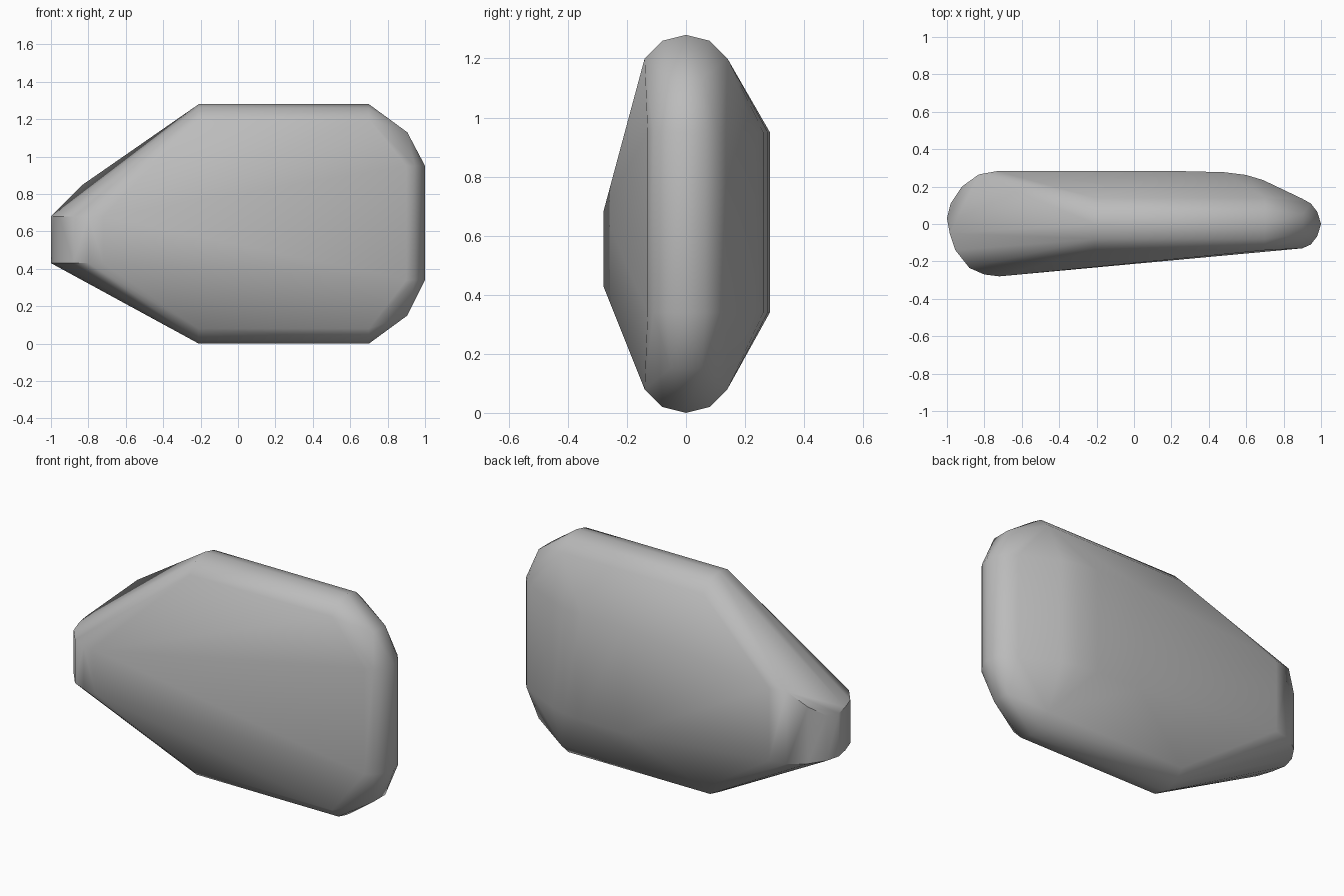
import bpy, bmesh, math

cube = bpy.data.objects.get("Cube")
if cube:
    bpy.data.objects.remove(cube)

grey = bpy.data.materials.new("stone grey")
grey.use_nodes = True
colour = (0.5, 0.5, 0.5, 1)
grey.diffuse_color = colour
grey.node_tree.nodes["Principled BSDF"].inputs["Base Color"].default_value = colour

HEIGHT = 1.28
points = []

# rounded rims along the top and bottom
for x in (-0.21, 0.7):
    for y, inset in ((0, 0), (0.08, 0.02), (0.14, 0.08)):
        for side in (-1, 1):
            points += [(x, side * y, inset), (x, side * y, HEIGHT - inset)]

# rounded narrow end, cut higher at the back than at the front
for x, y, top in ((-0.72, -0.28, 0.68), (-0.80, -0.27, 0.68), (-0.88, -0.235, 0.68),
                  (-0.955, -0.14, 0.68), (-0.985, -0.05, 0.68), (-1, 0.03, 0.68),
                  (-0.98, 0.11, 0.69), (-0.92, 0.2, 0.76), (-0.83, 0.265, 0.85),
                  (-0.73, 0.283, 0.85)):
    points += [(x, y, 0.43), (x, y, top)]

# broad end and curved back face
for x, y in ((0.9, -0.13), (0.945, -0.11), (0.98, -0.065), (1, 0), (0.98, 0.065),
             (0.945, 0.11), (0.9, 0.135), (0.69, 0.235), (0.6, 0.262),
             (0.48, 0.277), (0.2, 0.284)):
    points += [(x, y, 0.34), (x, y, 0.95)]

# clipped corners of the broad end
for y in (-0.055, 0.055):
    points += [(0.905, y, 0.15), (0.905, y, 1.13)]

# wrap the outline points in one faceted skin
bm = bmesh.new()
for p in points:
    bm.verts.new(p)
bmesh.ops.remove_doubles(bm, verts=bm.verts, dist=0.001)
hull = bmesh.ops.convex_hull(bm, input=bm.verts)
loose = {v for v in hull["geom_interior"] + hull["geom_unused"]
         if isinstance(v, bmesh.types.BMVert)}
bmesh.ops.delete(bm, geom=list(loose), context="VERTS")
bmesh.ops.dissolve_limit(bm, angle_limit=math.radians(1), verts=bm.verts, edges=bm.edges)
bmesh.ops.recalc_face_normals(bm, faces=bm.faces)
mesh = bpy.data.meshes.new("rock_body")
bm.to_mesh(mesh)
bm.free()
mesh.materials.append(grey)

rock = bpy.data.objects.new("rock_body", mesh)
bpy.context.collection.objects.link(rock)
bpy.context.view_layer.objects.active = rock
rock.select_set(True)
bpy.ops.object.shade_smooth_by_angle(angle=math.radians(35))
